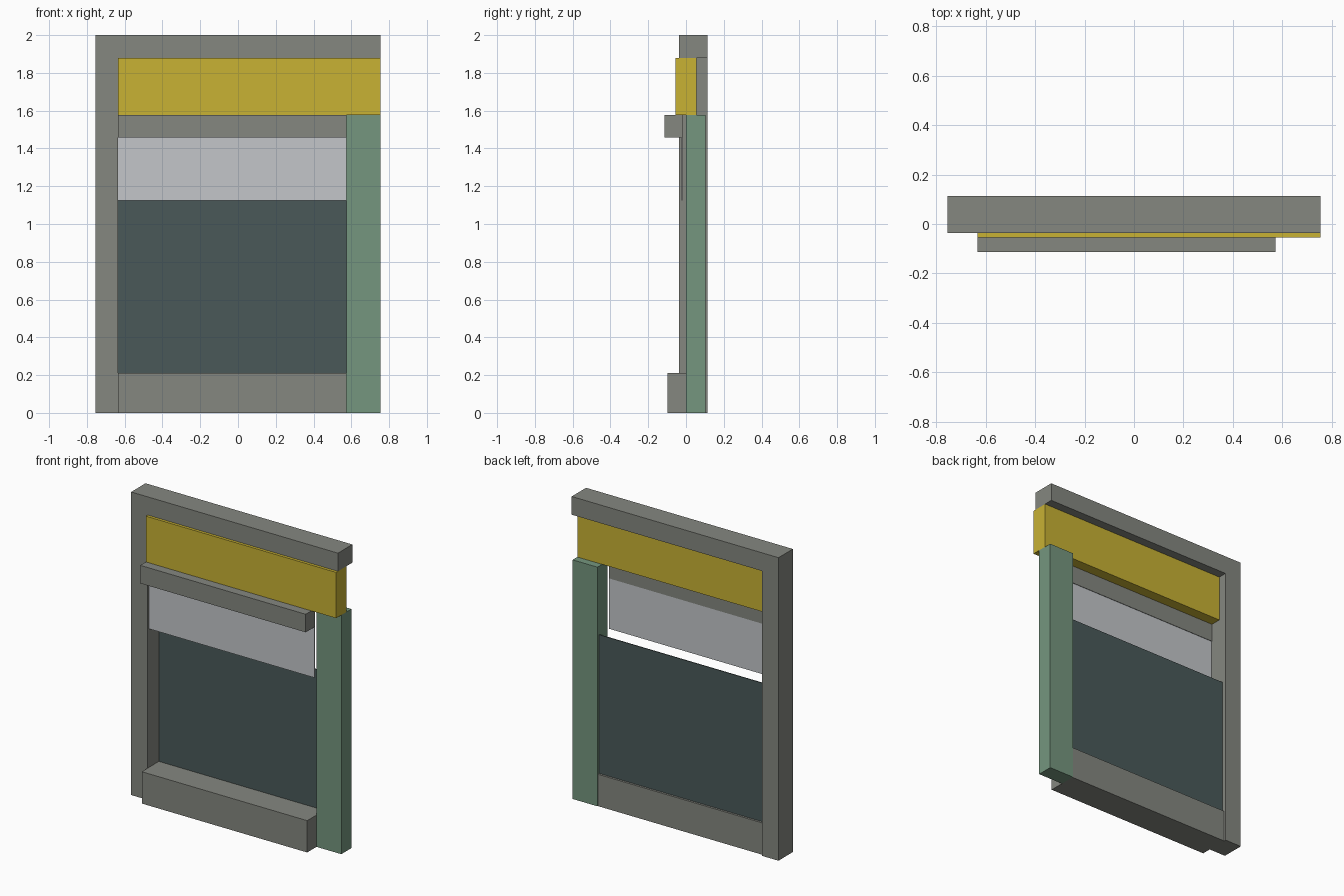
import bpy, bmesh

if "Cube" in bpy.data.objects:
    bpy.data.objects.remove(bpy.data.objects["Cube"])


def linear(c):
    c /= 255
    return c / 12.92 if c <= 0.04045 else ((c + 0.055) / 1.055) ** 2.4


def material(name, r, g, b):
    m = bpy.data.materials.new(name)
    m.diffuse_color = (linear(r), linear(g), linear(b), 1)
    m.use_nodes = True
    m.node_tree.nodes["Principled BSDF"].inputs["Base Color"].default_value = m.diffuse_color
    return m


grey = material("warm grey", 133, 135, 128)
yellow = material("yellow", 200, 178, 52)
green = material("sage green", 117, 150, 126)
teal = material("dark teal", 74, 89, 89)
pale = material("pale grey", 195, 198, 202)


def extrude_profile(name, profile, y0, y1, mat):
    """Extrude an outline in the x-z plane from y0 back to y1."""
    bm = bmesh.new()
    face = bm.faces.new([bm.verts.new((x, y0, z)) for x, z in profile])
    ext = bmesh.ops.extrude_face_region(bm, geom=[face])
    verts = [g for g in ext["geom"] if isinstance(g, bmesh.types.BMVert)]
    bmesh.ops.translate(bm, verts=verts, vec=(0, y1 - y0, 0))
    bmesh.ops.recalc_face_normals(bm, faces=bm.faces)
    mesh = bpy.data.meshes.new(name)
    bm.to_mesh(mesh)
    bm.free()
    mesh.materials.append(mat)
    obj = bpy.data.objects.new(name, mesh)
    bpy.context.collection.objects.link(obj)
    return obj


def box(name, x0, x1, y0, y1, z0, z1, mat):
    return extrude_profile(name, [(x0, z0), (x1, z0), (x1, z1), (x0, z1)], y0, y1, mat)


LEFT, RIGHT = -0.634, 0.574      # opening between the two posts
OUTER = 0.755                    # half width
TOP, HEAD, MID, SILL = 1.88, 1.578, 1.125, 0.21

# Left post and top beam as one L-shaped frame
extrude_profile("frame", [(-OUTER, 0), (LEFT, 0), (LEFT, TOP), (OUTER, TOP),
                          (OUTER, 2), (-OUTER, 2)], -0.036, 0.114, grey)

# Header board and right post
box("header", LEFT, OUTER, -0.055, 0.055, HEAD, TOP, yellow)
box("right_post", RIGHT, OUTER, -0.001, 0.104, 0, HEAD, green)

# Projecting rail and sill
box("rail", LEFT, RIGHT, -0.114, -0.015, 1.459, HEAD, grey)
box("sill", LEFT, RIGHT, -0.098, 0.1, 0, SILL, grey)

# Thin panes: front upper and rear lower
box("upper_pane", LEFT - 0.004, RIGHT, -0.024, -0.018, MID, 1.459, pale)
box("lower_pane", LEFT - 0.004, RIGHT + 0.004, 0.08, 0.086, SILL, MID, teal)
